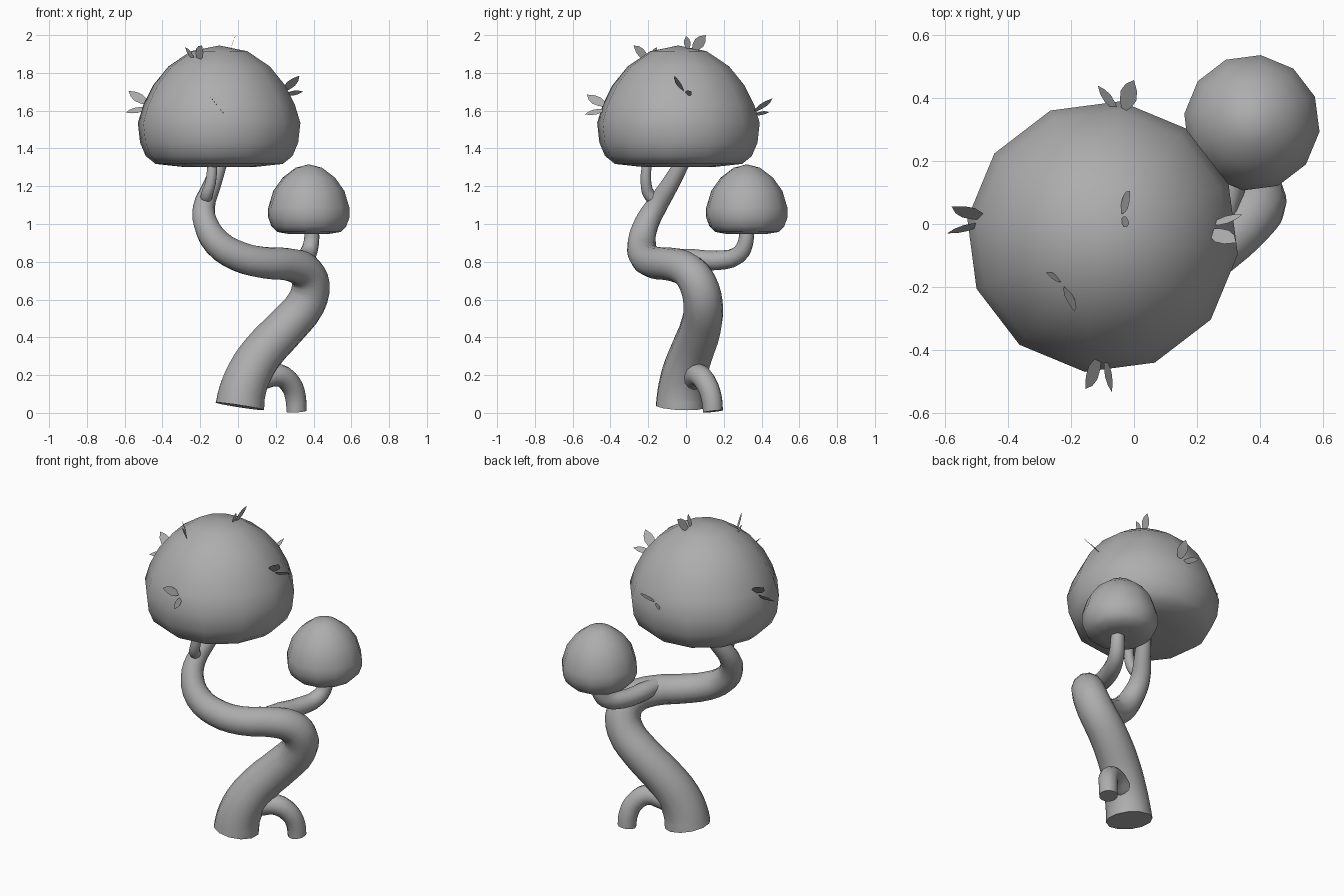
import bpy, bmesh
from math import sin, cos, pi, radians
from mathutils import Vector

if "Cube" in bpy.data.objects:
    bpy.data.objects.remove(bpy.data.objects["Cube"])

grey = bpy.data.materials.new("plain_grey")
grey.use_nodes = True
grey.diffuse_color = (0.42, 0.42, 0.42, 1)
grey.node_tree.nodes["Principled BSDF"].inputs["Base Color"].default_value = (0.42, 0.42, 0.42, 1)


def activate(ob):
    bpy.ops.object.select_all(action="DESELECT")
    ob.select_set(True)
    bpy.context.view_layer.objects.active = ob


def add_object(name, data, smooth=True):
    ob = bpy.data.objects.new(name, data)
    bpy.context.collection.objects.link(ob)
    data.materials.append(grey)
    activate(ob)
    if ob.type == "CURVE":
        bpy.ops.object.convert(target="MESH")
        ob = bpy.context.object
    if smooth:
        bpy.ops.object.shade_smooth_by_angle(angle=radians(60))
    return ob


def tube(name, points):
    """Tapered twelve-sided limb through (x, y, z, radius) points."""
    curve = bpy.data.curves.new(name, "CURVE")
    curve.dimensions = "3D"
    curve.bevel_depth = 1
    curve.bevel_resolution = 4
    curve.resolution_u = 3
    curve.use_fill_caps = True
    spline = curve.splines.new("BEZIER")
    spline.bezier_points.add(len(points) - 1)
    for bp, (x, y, z, r) in zip(spline.bezier_points, points):
        bp.co = (x, y, z)
        bp.radius = r
        bp.handle_left_type = bp.handle_right_type = "AUTO"
    return add_object(name, curve)


def dome(name, centre, profile, top, sides=12, phase=radians(22.5)):
    """Turned crown from (radius, z) rings, closed by a flat base and a top point."""
    bm = bmesh.new()
    rings = [[bm.verts.new((centre[0] + r * cos(phase + 2 * pi * i / sides),
                            centre[1] + r * sin(phase + 2 * pi * i / sides), z))
              for i in range(sides)] for r, z in profile]
    bm.faces.new(rings[0][::-1])
    for a, b in zip(rings, rings[1:]):
        for i in range(sides):
            j = (i + 1) % sides
            bm.faces.new((a[i], a[j], b[j], b[i]))
    tip = bm.verts.new((*centre, top))
    for i in range(sides):
        bm.faces.new((rings[-1][i], rings[-1][(i + 1) % sides], tip))
    mesh = bpy.data.meshes.new(name)
    bm.to_mesh(mesh)
    bm.free()
    return add_object(name, mesh)


def leaf_pair(name, base, big_tip, small_tip):
    """Two flat leaves spreading from one spot in a shared plane."""
    base, tips = Vector(base), (Vector(big_tip), Vector(small_tip))
    normal = (tips[0] - base).cross(tips[1] - base).normalized()
    outline = [(0, 0.15), (0.25, 0.75), (0.5, 1), (0.75, 0.75), (1, 0)]
    bm = bmesh.new()
    for tip, half, side in zip(tips, (0.03, 0.018), (1, -1)):
        axis = tip - base
        across = normal.cross(axis).normalized()
        root = base - across * side * 0.012
        axis = tip - root
        edge = [root + axis * t + across * half * w for t, w in outline]
        edge += [root + axis * t - across * half * w for t, w in outline[-2::-1]]
        bm.faces.new([bm.verts.new(p) for p in edge])
    mesh = bpy.data.meshes.new(name)
    bm.to_mesh(mesh)
    bm.free()
    return add_object(name, mesh, smooth=False)


# Winding trunk and its limbs
tube("trunk", [
    (0.01, -0.03, 0.035, 0.133), (0.02, -0.027, 0.1, 0.128), (0.055, -0.01, 0.2, 0.122),
    (0.13, 0.03, 0.32, 0.115), (0.26, 0.08, 0.46, 0.11), (0.36, 0.09, 0.58, 0.105),
    (0.385, 0.065, 0.68, 0.1), (0.355, 0.015, 0.75, 0.094), (0.27, -0.07, 0.785, 0.088),
    (0.14, -0.165, 0.795, 0.085), (0.0, -0.22, 0.83, 0.082), (-0.11, -0.235, 0.9, 0.076),
    (-0.17, -0.21, 1.0, 0.066), (-0.18, -0.16, 1.09, 0.058), (-0.14, -0.09, 1.2, 0.048),
    (-0.09, -0.01, 1.34, 0.038)])
tube("side_root", [
    (0.12, 0.035, 0.18, 0.06), (0.215, 0.068, 0.2, 0.06), (0.28, 0.11, 0.15, 0.057),
    (0.305, 0.135, 0.08, 0.055), (0.31, 0.143, 0.008, 0.053)])
tube("side_branch", [
    (0.25, -0.06, 0.825, 0.045), (0.275, 0.03, 0.815, 0.053), (0.32, 0.17, 0.808, 0.052),
    (0.365, 0.275, 0.835, 0.047), (0.388, 0.315, 0.9, 0.041), (0.39, 0.32, 0.99, 0.038)])
tube("upper_twig", [
    (-0.168, -0.16, 1.125, 0.03), (-0.165, -0.195, 1.155, 0.032),
    (-0.145, -0.212, 1.22, 0.029), (-0.135, -0.205, 1.34, 0.026)])

# Rounded crowns
dome("large_crown", (-0.1, -0.04), [
    (0.2, 1.303), (0.34, 1.318), (0.392, 1.36), (0.422, 1.43), (0.434, 1.535),
    (0.405, 1.63), (0.352, 1.735), (0.27, 1.835), (0.15, 1.915)], 1.945)
dome("small_crown", (0.375, 0.322), [
    (0.1, 0.946), (0.17, 0.958), (0.2, 0.988), (0.217, 1.035), (0.217, 1.085),
    (0.19, 1.175), (0.14, 1.245), (0.07, 1.298)], 1.316)

# Leaf sprouts around the large crown
leaf_pair("right_leaves", (-0.48, 0.01, 1.625), (-0.58, 0.055, 1.705), (-0.595, -0.03, 1.59))
leaf_pair("front_leaves", (-0.1, -0.43, 1.615), (-0.155, -0.525, 1.685), (-0.07, -0.535, 1.58))
leaf_pair("back_leaves", (-0.045, 0.365, 1.59), (0.0, 0.458, 1.665), (-0.115, 0.44, 1.59))
leaf_pair("left_leaves", (0.245, -0.01, 1.695), (0.325, -0.06, 1.785), (0.345, 0.03, 1.7))
leaf_pair("top_leaves", (-0.04, 0.025, 1.925), (-0.012, 0.105, 2.0), (-0.015, 0.0, 1.995))
leaf_pair("upper_front_leaves", (-0.225, -0.19, 1.875), (-0.19, -0.278, 1.945), (-0.28, -0.155, 1.935))
